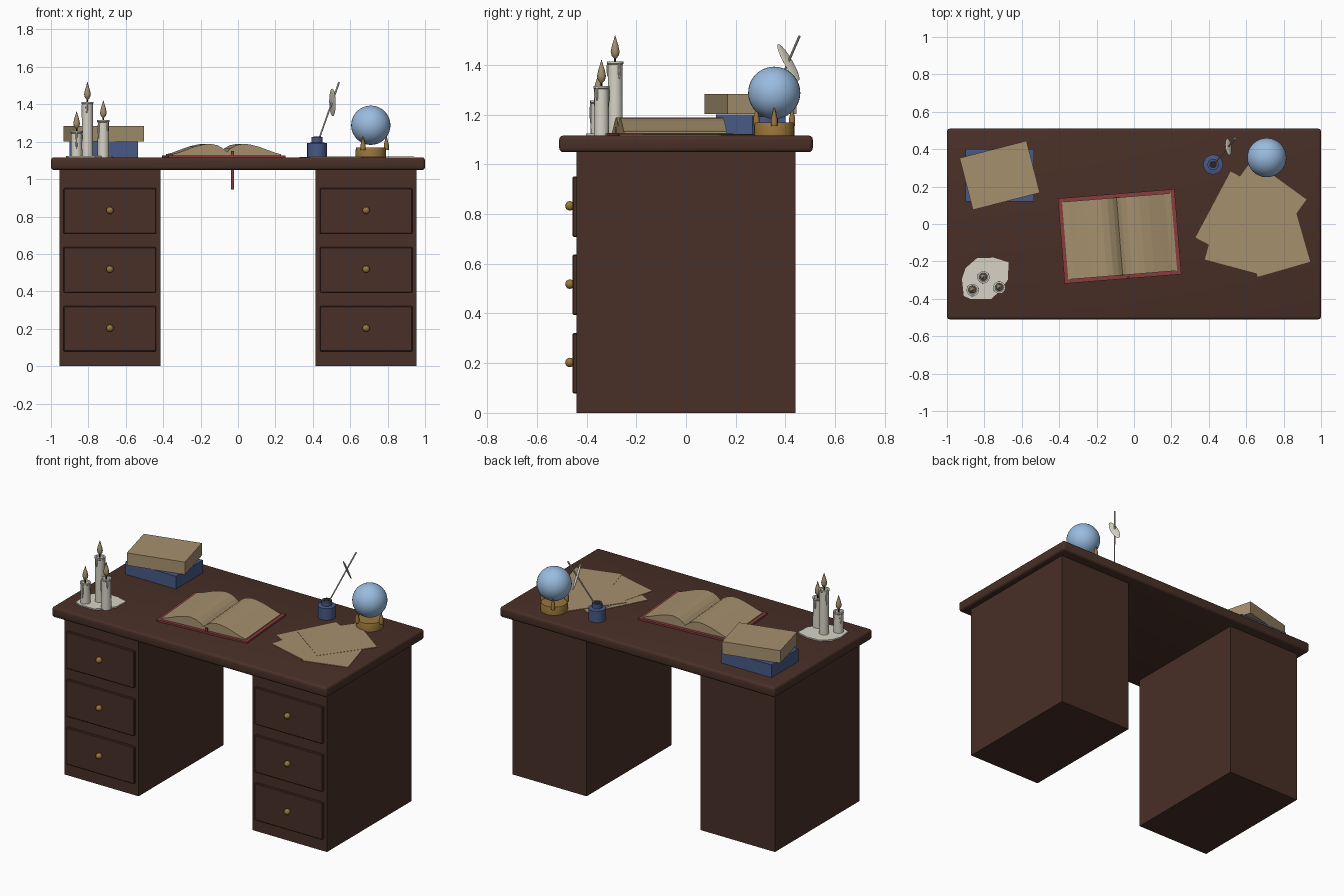
import bpy, bmesh, math
from mathutils import Vector, Matrix

if "Cube" in bpy.data.objects:
    bpy.data.objects.remove(bpy.data.objects["Cube"])


def mat(name, r, g, b):
    m = bpy.data.materials.new(name)
    m.diffuse_color = (r, g, b, 1)
    m.use_nodes = True
    m.node_tree.nodes["Principled BSDF"].inputs["Base Color"].default_value = m.diffuse_color
    return m


WOOD = mat("dark_wood", .066, .029, .020)
BRASS = mat("brass", .32, .18, .045)
WAX = mat("cream_wax", .68, .65, .56)
PAPER = mat("parchment", .38, .28, .155)
BLUE = mat("deep_blue", .065, .10, .24)
GLASS = mat("pale_blue_glass", .32, .50, .74)
RED = mat("red_cloth", .25, .045, .045)
INK = mat("black_wick", .02, .018, .018)
TOP = 1.115


def finish(name, bm, m, smooth=False):
    bmesh.ops.recalc_face_normals(bm, faces=bm.faces)
    me = bpy.data.meshes.new(name)
    bm.to_mesh(me)
    bm.free()
    me.materials.append(m)
    ob = bpy.data.objects.new(name, me)
    bpy.context.collection.objects.link(ob)
    if smooth:
        bpy.ops.object.select_all(action='DESELECT')
        ob.select_set(True)
        bpy.context.view_layer.objects.active = ob
        bpy.ops.object.shade_smooth_by_angle(angle=math.radians(40))
    return ob


def box(name, c, size, m, rot=0, bevel=0, seg=1):
    bm = bmesh.new()
    bmesh.ops.create_cube(bm, size=1)
    bmesh.ops.scale(bm, vec=size, verts=bm.verts)
    if bevel:
        bmesh.ops.bevel(bm, geom=bm.edges[:], offset=bevel, segments=seg,
                        profile=.5, affect='EDGES')
    bmesh.ops.transform(bm, verts=bm.verts, matrix=Matrix.Translation(c) @ Matrix.Rotation(math.radians(rot), 4, 'Z'))
    return finish(name, bm, m, seg > 1)


def lathe(name, x, y, profile, m, n=20):
    """Revolve (radius, z) points about a vertical axis."""
    bm = bmesh.new()
    rings = [[bm.verts.new((x + r * math.cos(2 * math.pi * i / n),
                            y + r * math.sin(2 * math.pi * i / n), z))
              for i in range(n)] for r, z in profile]
    for a, b in zip(rings, rings[1:]):
        for i in range(n):
            j = (i + 1) % n
            bm.faces.new((a[i], a[j], b[j], b[i]))
    bm.faces.new(rings[0][::-1])
    bm.faces.new(rings[-1])
    return finish(name, bm, m, True)


def ball(name, c, size, m, rot=None, u=16, v=10):
    bm = bmesh.new()
    bmesh.ops.create_uvsphere(bm, u_segments=u, v_segments=v, radius=1)
    bmesh.ops.scale(bm, vec=size, verts=bm.verts)
    if rot:
        bmesh.ops.transform(bm, matrix=rot, verts=bm.verts)
    bmesh.ops.translate(bm, vec=c, verts=bm.verts)
    return finish(name, bm, m, True)


def prism(name, pts, axis, depth, m):
    """Extrude a closed outline along a vector."""
    bm = bmesh.new()
    f = bm.faces.new([bm.verts.new(p) for p in pts])
    ext = bmesh.ops.extrude_face_region(bm, geom=[f], use_keep_orig=True)
    bmesh.ops.translate(bm, vec=Vector(axis) * depth,
                        verts=[g for g in ext["geom"] if isinstance(g, bmesh.types.BMVert)])
    return finish(name, bm, m)


# Desk: top, two pedestals, drawers and knobs
box("desk_top", (0, 0, 1.0825), (2, 1.02, .067), WOOD, bevel=.016, seg=3)
for side, s in (("left", -1), ("right", 1)):
    box(side + "_pedestal", (s * .685, 0, .525), (.54, .88, 1.05), WOOD)
    for i, z in enumerate((.2, .515, .83)):
        box(f"{side}_drawer_{i}", (s * .685, -.446, z), (.495, .02, .243), WOOD, bevel=.004)
        ball(f"{side}_knob_{i}", (s * .685, -.467, z + .003), (.019, .019, .019), BRASS)

# Stacked books
box("lower_book", (-.718, .26, 1.158), (.365, .28, .084), BLUE)
box("upper_book", (-.718, .26, 1.243), (.37, .287, .082), PAPER, 14.4)

# Open book: cover, curved pages, ribbon
BX, BY, ROT = -.077, -.066, 4.6
box("book_cover", (BX, BY, 1.12), (.626, .457, .014), RED, ROT)
half = [(0, .02), (.02, .038), (.05, .055), (.085, .062), (.12, .06), (.17, .048),
        (.22, .03), (.26, .015), (.292, .007)]
outline = [(-x, z) for x, z in half[::-1]] + half[1:] + [(.292, 0), (-.292, 0)]
pages = prism("book_pages", [(x, -.208, z) for x, z in outline], (0, 1, 0), .416, PAPER)
pages.location = (BX, BY, 1.126)
pages.rotation_euler.z = math.radians(ROT)
box("ribbon", (-.03, -.283, 1.048), (.017, .006, .205), RED, ROT)

# Loose sheets: centre, size, turn
for i, (x, y, w, h, r) in enumerate(((.553, .035, .295, .40, -28), (.573, -.035, .295, .40, -15),
                                    (.748, -.055, .292, .39, 16), (.665, .083, .36, .38, -36))):
    box(f"sheet_{i}", (x, y, TOP + .002 + i * .0012), (w, h, .003), PAPER, r)

# Crystal ball on a three-clawed stand
GX, GY = .71, .355
ball("crystal_ball", (GX, GY, 1.288), (.105, .105, .105), GLASS, u=32, v=20)
lathe("ball_stand", GX, GY, [(.082, TOP), (.082, 1.152), (.078, 1.168)], BRASS, 24)
for i in range(3):
    a = i * math.tau / 3
    lathe(f"claw_{i}", GX + .083 * math.cos(a), GY + .083 * math.sin(a),
          [(.013, 1.155), (.013, 1.185), (.002, 1.228)], BRASS, 10)

# Inkwell and quill
IX, IY = .423, .318
lathe("inkwell", IX, IY, [(.053, TOP), (.053, 1.192), (.03, 1.196), (.03, 1.226)], BLUE, 20)
lathe("ink", IX, IY, [(.02, 1.22), (.02, 1.228)], INK, 16)
a, b = Vector((IX + .005, IY + .002, 1.2)), Vector((.54, .457, 1.517))
bm = bmesh.new()
bmesh.ops.create_cone(bm, cap_ends=True, segments=8, radius1=.004, radius2=.005, depth=(b - a).length)
bmesh.ops.transform(bm, verts=bm.verts, matrix=Matrix.Translation((a + b) / 2) @
                    (b - a).to_track_quat('Z', 'Y').to_matrix().to_4x4())
finish("quill_shaft", bm, WAX, True)
L = Vector((0, -.5, .866))
N = Vector((.7, .62, .358)).normalized()
W = L.cross(N).normalized()
ball("quill_feather", (.505, .412, 1.41), (.024, .006, .085), WAX,
     Matrix((W, N, L)).transposed().to_4x4())

# Candles standing in a puddle of wax
puddle = [(-.92, -.295), (-.91, -.385), (-.87, -.402), (-.765, -.402), (-.73, -.37),
          (-.675, -.30), (-.67, -.205), (-.75, -.18), (-.84, -.183), (-.9, -.235)]
prism("wax_puddle", [(x, y, TOP - .002) for x, y in puddle], (0, 0, 1), .011, WAX)
for i, (x, y, z) in enumerate(((-.805, -.285, 1.413), (-.72, -.34, 1.315), (-.863, -.353, 1.257))):
    lathe(f"candle_{i}", x, y, [(.031, TOP), (.029, z - .012), (.033, z - .008),
                                (.033, z), (.024, z), (.02, z - .006)], WAX, 16)
    lathe(f"wick_{i}", x, y, [(.004, z - .01), (.004, z + .025)], INK, 8)
    lathe(f"flame_{i}", x, y, [(.003, z + .012), (.014, z + .024), (.018, z + .04),
                               (.013, z + .065), (.005, z + .09), (.001, z + .105)], PAPER, 12)
    for k, (ang, ln) in enumerate(((.6, .035), (2.7, .05), (4.6, .03))):
        ball(f"drip_{i}_{k}", (x + .029 * math.cos(ang + i), y + .029 * math.sin(ang + i), z - ln),
             (.006, .006, ln), WAX, u=8, v=6)
